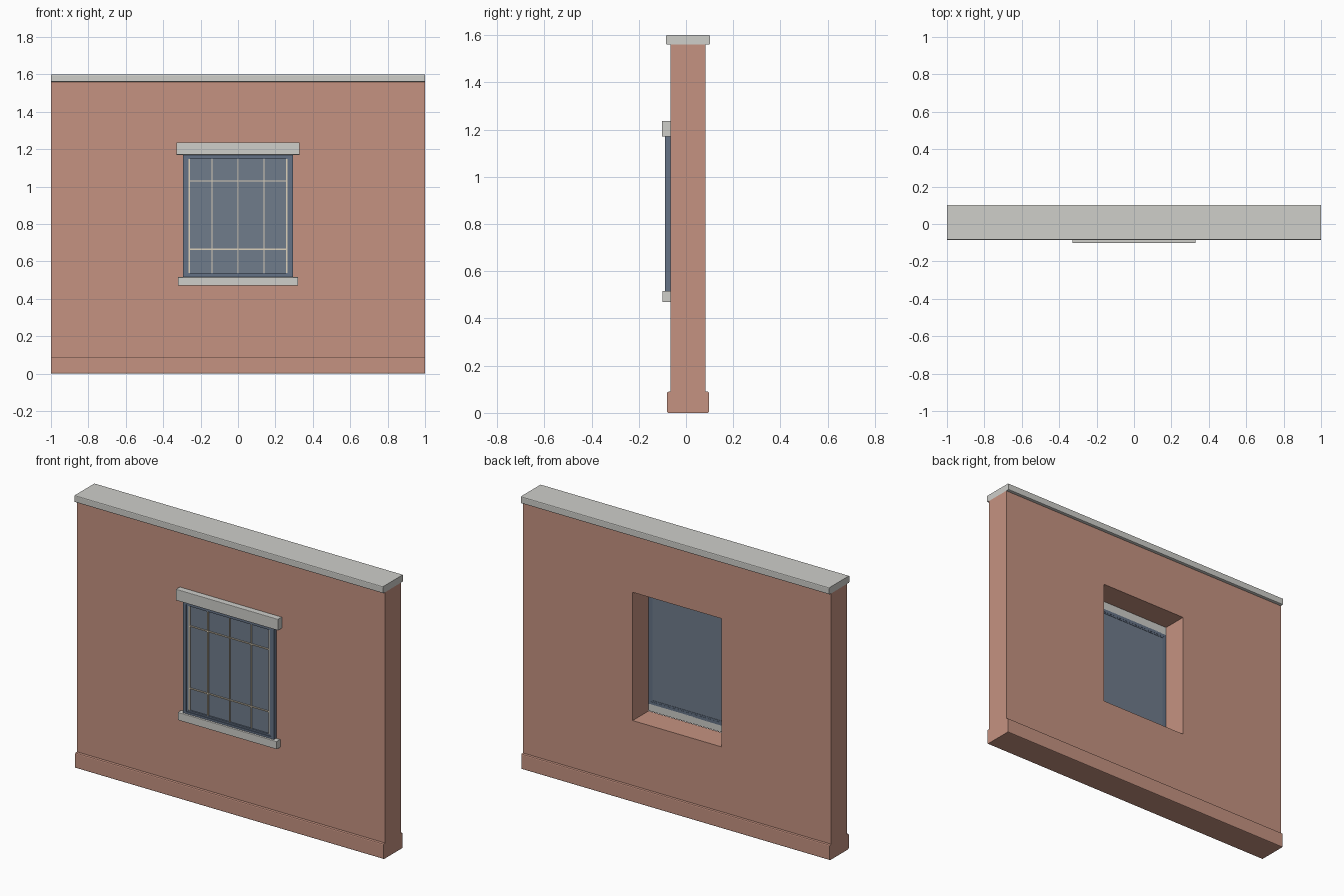
import bpy
import bmesh
from mathutils import Vector

cube = bpy.data.objects.get("Cube")
if cube:
    bpy.data.objects.remove(cube, do_unlink=True)


def material(name, r, g, b):
    mat = bpy.data.materials.new(name)
    mat.use_nodes = True
    mat.diffuse_color = (r, g, b, 1)
    mat.node_tree.nodes["Principled BSDF"].inputs["Base Color"].default_value = (r, g, b, 1)
    return mat


brick = material("terracotta wall", 0.56, 0.29, 0.22)
stone = material("pale stone", 0.62, 0.62, 0.59)
frame_paint = material("slate blue frame", 0.13, 0.17, 0.24)
glass = material("blue grey glass", 0.16, 0.20, 0.26)
cream = material("cream glazing bar", 0.72, 0.64, 0.50)


def box(name, x, y, z, mat, bevel=0.0):
    """Box from (min, max) ranges; the bevel softens only the long x edges."""
    bm = bmesh.new()
    bmesh.ops.create_cube(bm, size=1)
    lo, hi = (Vector(p) for p in zip(x, y, z))
    for v in bm.verts:
        v.co = Vector((lo[i] + (hi[i] - lo[i]) * (v.co[i] + 0.5) for i in range(3)))
    if bevel:
        edges = [e for e in bm.edges if abs(e.verts[0].co.x - e.verts[1].co.x) > 0.1]
        bmesh.ops.bevel(bm, geom=edges, offset=bevel, segments=2, profile=0.5, affect='EDGES')
    mesh = bpy.data.meshes.new(name)
    bm.to_mesh(mesh)
    bm.free()
    mesh.materials.append(mat)
    obj = bpy.data.objects.new(name, mesh)
    bpy.context.collection.objects.link(obj)
    return obj


def ring(name, half, z, width, y, mat):
    """Rectangular window frame made of two stiles and two rails."""
    inner = half - width
    for side, s in (("left", 1), ("right", -1)):
        box(f"{name}_{side}_stile", sorted((s * inner, s * half)), y, z, mat)
    box(f"{name}_bottom_rail", (-inner, inner), y, (z[0], z[0] + width), mat)
    box(f"{name}_top_rail", (-inner, inner), y, (z[1] - width, z[1]), mat)


# Wall panels around the opening
wall_y = (-0.065, 0.083)
base_top, wall_top = 0.09, 1.56
open_x, open_bottom, open_top = 0.288, 0.47, 1.222
box("wall_panel_left", (open_x, 1), wall_y, (base_top, wall_top), brick)
box("wall_panel_right", (-1, -open_x), wall_y, (base_top, wall_top), brick)
box("wall_panel_below_window", (-open_x, open_x), wall_y, (base_top, open_bottom), brick)
box("wall_panel_above_window", (-open_x, open_x), wall_y, (open_top, wall_top), brick)

# Plinth and coping
box("plinth", (-1, 1), (-0.08, 0.097), (0, base_top), brick, 0.006)
box("coping", (-1, 1), (-0.085, 0.102), (wall_top, 1.6), stone, 0.005)

# Lintel and sill
box("lintel", (-0.33, 0.33), (-0.102, -0.065), (1.17, 1.236), stone, 0.003)
box("sill", (-0.32, 0.32), (-0.1, -0.065), (0.47, 0.516), stone, 0.003)

# Window casing, sash and pane
ring("casing", 0.294, (0.51, 1.175), 0.018, (-0.088, -0.065), frame_paint)
ring("sash", 0.276, (0.525, 1.16), 0.012, (-0.083, -0.066), frame_paint)
box("window_pane", (-0.27, 0.27), (-0.074, -0.068), (0.53, 1.155), glass)

# Glazing bars
for i, x in enumerate((-0.26, -0.14, 0, 0.14, 0.26)):
    w = 0.004 if abs(x) > 0.2 else 0.003
    box(f"vertical_bar_{i + 1}", (x - w, x + w), (-0.081, -0.073), (0.537, 1.148), cream)
for name, z in (("lower", 0.665), ("upper", 1.03)):
    box(f"{name}_horizontal_bar", (-0.265, 0.265), (-0.08, -0.073), (z - 0.003, z + 0.003), cream)
